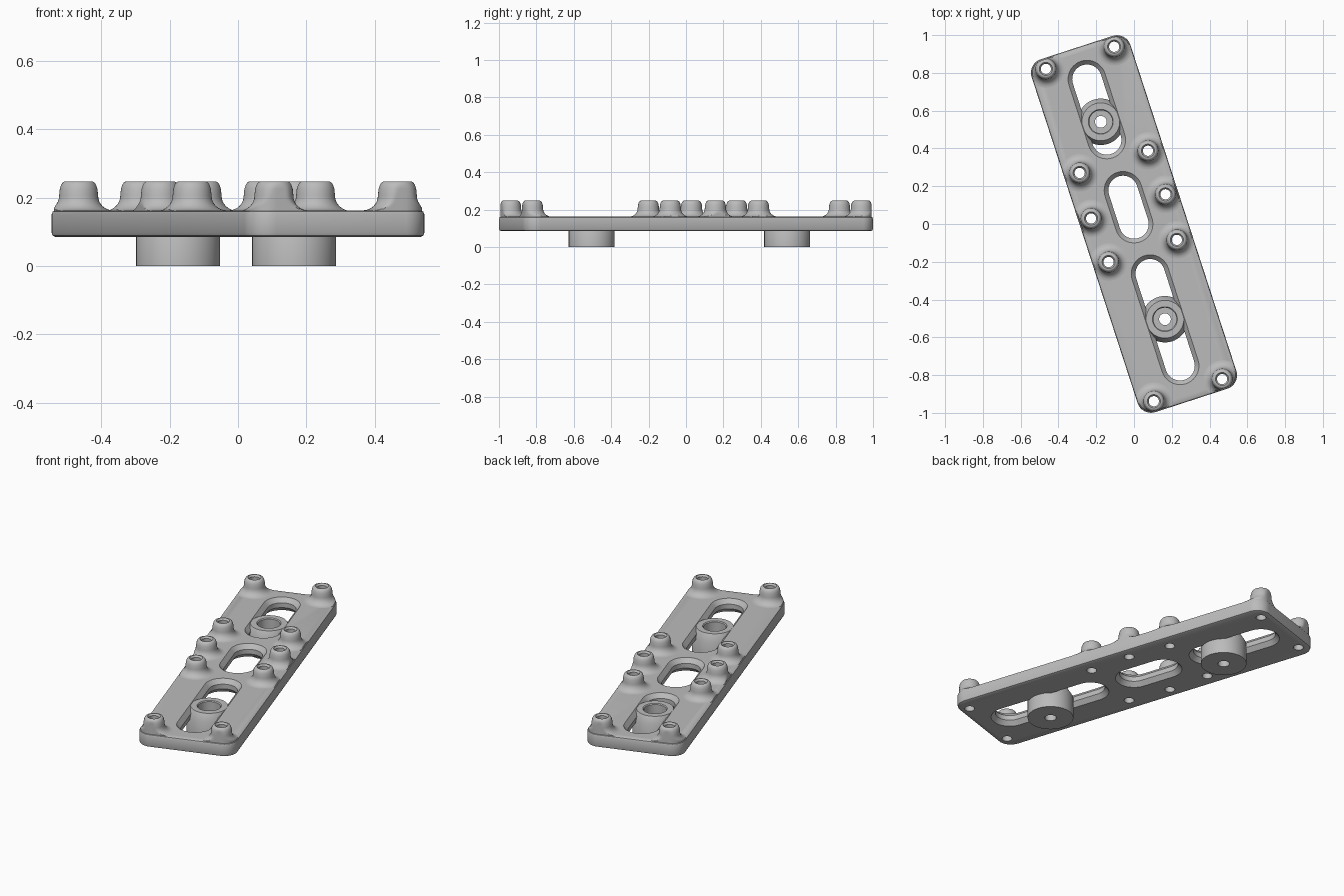
import bpy, bmesh
from math import sin, cos, pi, radians
from mathutils import Vector

cube = bpy.data.objects.get("Cube")
if cube:
    bpy.data.objects.remove(cube, do_unlink=True)

TILT = radians(18)
BOTTOM, TOP, PEAK = 0.085, 0.163, 0.248
CORE_X, CORE_Y, CORNER = 0.2, 0.907, 0.075
HOLE = 0.027

grey = bpy.data.materials.new("warm_grey")
grey.use_nodes = True
grey.diffuse_color = (0.5, 0.5, 0.5, 1)
grey.node_tree.nodes["Principled BSDF"].inputs["Base Color"].default_value = (0.5, 0.5, 0.5, 1)


def finish(bm, name):
    bmesh.ops.remove_doubles(bm, verts=bm.verts, dist=1e-5)
    bmesh.ops.recalc_face_normals(bm, faces=bm.faces)
    mesh = bpy.data.meshes.new(name)
    bm.to_mesh(mesh)
    bm.free()
    ob = bpy.data.objects.new(name, mesh)
    bpy.context.collection.objects.link(ob)
    ob.rotation_euler.z = TILT
    mesh.materials.append(grey)
    return ob


def skin(bm, rings, closed=False):
    """Join rings of points with quads; cap the ends unless closed on itself."""
    loops = [[bm.verts.new(p) for p in ring] for ring in rings]
    n = len(loops[0])
    pairs = list(zip(loops, loops[1:]))
    if closed:
        pairs.append((loops[-1], loops[0]))
    for lo, hi in pairs:
        for i in range(n):
            j = (i + 1) % n
            bm.faces.new((lo[i], lo[j], hi[j], hi[i]))
    if not closed:
        bm.faces.new(loops[0][::-1])
        bm.faces.new(loops[-1])


def rounded(cx, cy, r, z, mid=0, steps=10, slot=False):
    """Rounded rectangle; a slot has only two rounded ends."""
    if slot:
        ends = [(0, cy, 0, pi), (0, -cy, pi, pi)]
    else:
        ends = [(sx * cx, sy * cy, k * pi / 2, pi / 2) for k, (sx, sy) in
                enumerate([(1, 1), (-1, 1), (-1, -1), (1, -1)])]
    return [(x + r * cos(a + span * i / steps), mid + y + r * sin(a + span * i / steps), z)
            for x, y, a, span in ends for i in range(steps + 1)]


def circle(r, z, x=0, y=0, n=40):
    return [(x + r * cos(2 * pi * i / n), y + r * sin(2 * pi * i / n), z) for i in range(n)]


def clamp_to_plate(p):
    """Pull points beyond the plate outline back onto it."""
    core = Vector((max(-CORE_X, min(CORE_X, p[0])), max(-CORE_Y, min(CORE_Y, p[1]))))
    d = Vector(p[:2]) - core
    limit = CORNER - 0.007
    if d.length > limit:
        d = d.normalized() * limit
    return (core.x + d.x, core.y + d.y, p[2])


# Post positions: four corners and three pairs around the middle
rows = [(0.19, 0.925), (0.19, -0.925), (0.19, 0.346), (0.207, 0.098), (0.19, -0.15)]
posts = [(side * u, v) for u, v in rows for side in (-1, 1)]

# Base plate with softened edges
bm = bmesh.new()
edge = 0.012
skin(bm, [rounded(CORE_X, CORE_Y, r, z) for r, z in
          [(CORNER - edge, BOTTOM), (CORNER - 0.003, BOTTOM + 0.004), (CORNER, BOTTOM + edge),
           (CORNER, TOP - edge), (CORNER - 0.003, TOP - 0.004), (CORNER - edge, TOP)]])
plate = finish(bm, "base_plate")

# Slots chamfered on both faces, and screw holes
bm = bmesh.new()
for low, high in [(0.468, 0.806), (0.0, 0.187), (-0.789, -0.277)]:
    mid, half = (low + high) / 2, (high - low) / 2
    skin(bm, [rounded(0, half, r, z, mid, 20, True) for r, z in
              [(0.109, BOTTOM - 0.01), (0.078, BOTTOM + 0.025),
               (0.078, TOP - 0.025), (0.109, TOP + 0.01)]])
for x, y in posts:
    skin(bm, [circle(HOLE, z, x, y) for z in (BOTTOM - 0.02, TOP + 0.02)])
cutter = finish(bm, "slot_cutter")

mod = plate.modifiers.new("openings", "BOOLEAN")
mod.operation = "DIFFERENCE"
mod.solver = "EXACT"
mod.object = cutter
bpy.context.view_layer.update()
bpy.context.view_layer.objects.active = plate
bpy.ops.object.modifier_apply(modifier=mod.name)
bpy.data.objects.remove(cutter, do_unlink=True)

# Screw posts: hollow, with a flared foot blending into the plate
FLARE = 0.043
foot = [(0.1 - FLARE * sin(a), TOP + FLARE * (1 - cos(a)))
        for a in [i * pi / 16 for i in range(9)]]
profile = ([(HOLE, TOP - 0.01), (0.1, TOP - 0.01)] + foot +
           [(0.055, 0.226), (0.051, 0.238), (0.046, 0.245), (0.04, PEAK),
            (0.035, PEAK), (HOLE, PEAK - 0.01)])
parts = [plate]
for k, (x, y) in enumerate(posts):
    bm = bmesh.new()
    skin(bm, [[clamp_to_plate(p) for p in circle(r, z, x, y)] for r, z in profile], True)
    parts.append(finish(bm, f"screw_post_{k + 1}"))

# Mounting bosses: stepped bore, tapered shoulder inside the slot
shape = [(0.031, 0), (0.123, 0), (0.123, 0.12), (0.1, 0.16),
         (0.066, 0.16), (0.061, 0.155), (0.061, 0.08), (0.031, 0.08)]
for name, y in [("rear_boss", 0.569), ("front_boss", -0.53)]:
    bm = bmesh.new()
    skin(bm, [circle(r, z, 0, y, 48) for r, z in shape], True)
    parts.append(finish(bm, name))

# Smooth shading that keeps hard edges crisp
bpy.ops.object.select_all(action="DESELECT")
for ob in parts:
    ob.select_set(True)
bpy.context.view_layer.objects.active = plate
bpy.ops.object.shade_smooth_by_angle(angle=radians(32))
